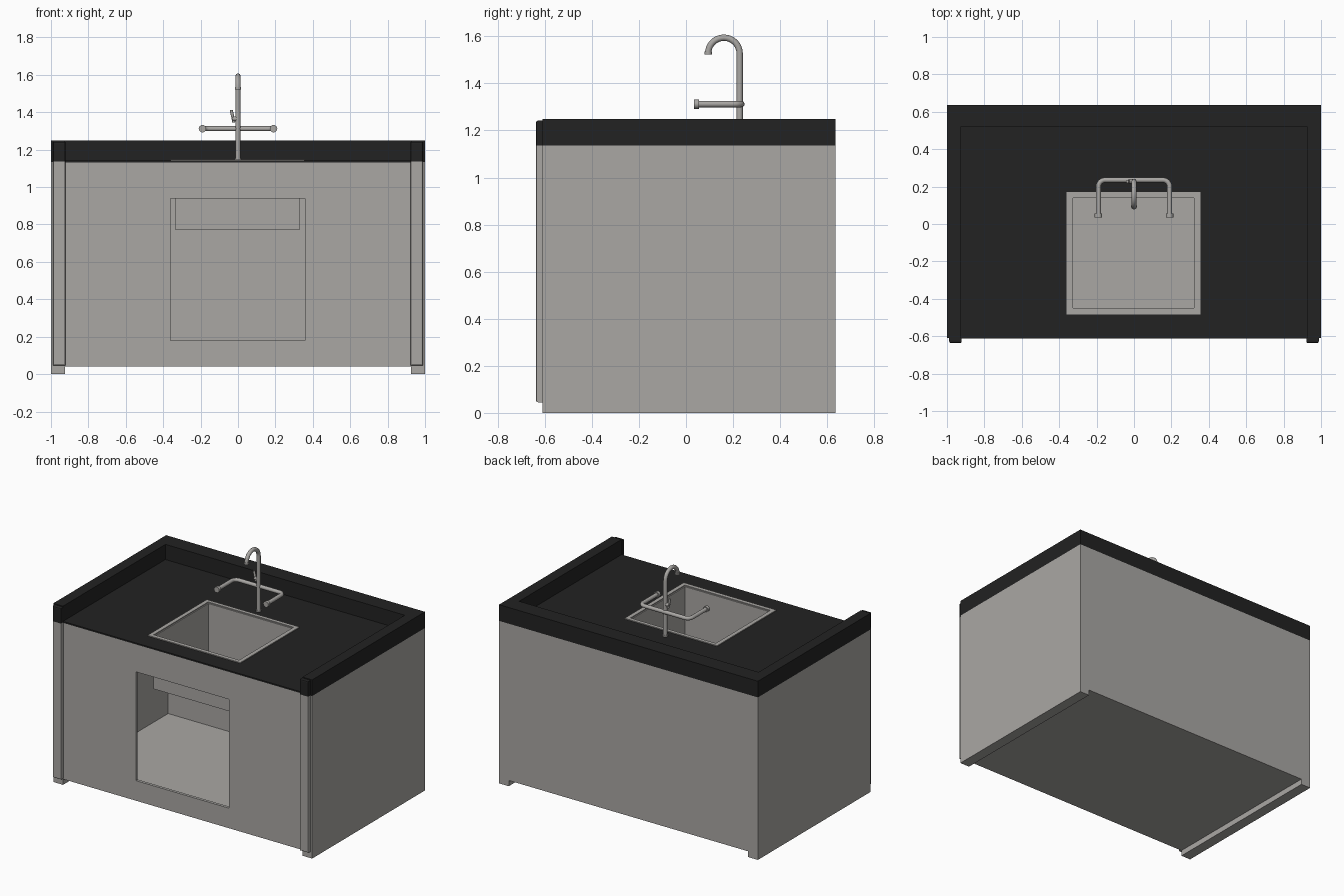
import bpy, bmesh, math
from mathutils import Vector

if "Cube" in bpy.data.objects:
    bpy.data.objects.remove(bpy.data.objects["Cube"])


def material(name, rgb):
    m = bpy.data.materials.new(name)
    m.diffuse_color = (*rgb, 1)
    m.use_nodes = True
    m.node_tree.nodes["Principled BSDF"].inputs["Base Color"].default_value = m.diffuse_color
    return m


GREY = material("warm_grey", (0.40, 0.388, 0.372))
BLACK = material("black_stone", (0.016, 0.016, 0.016))


def finish(name, bm, *mats):
    bmesh.ops.recalc_face_normals(bm, faces=bm.faces)
    me = bpy.data.meshes.new(name)
    bm.to_mesh(me)
    bm.free()
    for m in mats:
        me.materials.append(m)
    ob = bpy.data.objects.new(name, me)
    bpy.context.collection.objects.link(ob)
    return ob


def box_bm(x0, x1, y0, y1, z0, z1):
    bm = bmesh.new()
    bmesh.ops.create_cube(bm, size=1)
    for v in bm.verts:
        v.co = ((x0 + x1) / 2 + v.co.x * (x1 - x0),
                (y0 + y1) / 2 + v.co.y * (y1 - y0),
                (z0 + z1) / 2 + v.co.z * (z1 - z0))
    return bm


def box(name, mat, *dims):
    return finish(name, box_bm(*dims), mat)


def frame(name, mat, outer, inner, lo, hi, upright=False):
    """Flat rectangular frame; rects are (a0, a1, b0, b1), lo..hi is the depth."""
    def corners(r, d):
        pts = [(r[0], r[2]), (r[1], r[2]), (r[1], r[3]), (r[0], r[3])]
        return [(a, d, b) if upright else (a, b, d) for a, b in pts]
    bm = bmesh.new()
    loops = [[bm.verts.new(p) for p in corners(r, d)]
             for r, d in ((outer, lo), (outer, hi), (inner, hi), (inner, lo))]
    for k in range(4):
        p, q = loops[k], loops[(k + 1) % 4]
        for i in range(4):
            j = (i + 1) % 4
            bm.faces.new((p[i], p[j], q[j], q[i]))
    return finish(name, bm, mat)


def tube(name, pts, radius, sides=16):
    """Round pipe swept along a path that lies in one plane."""
    bm = bmesh.new()
    pts = [Vector(p) for p in pts]
    plane = Vector((0, 0, 0))
    for a, b, c in zip(pts, pts[1:], pts[2:]):
        plane += (b - a).cross(c - b)
    if plane.length < 1e-6:
        plane = (pts[1] - pts[0]).orthogonal()
    plane.normalize()
    rings = []
    for i, p in enumerate(pts):
        t = (pts[min(i + 1, len(pts) - 1)] - pts[max(i - 1, 0)]).normalized()
        side = t.cross(plane)
        rings.append([bm.verts.new(p + radius * (math.cos(a) * plane + math.sin(a) * side))
                      for a in (2 * math.pi * k / sides for k in range(sides))])
    for r, s in zip(rings, rings[1:]):
        for i in range(sides):
            j = (i + 1) % sides
            bm.faces.new((r[i], r[j], s[j], s[i])).smooth = True
    for r in (rings[0], rings[-1]):
        bm.faces.new(r).smooth = False
        for i in range(sides):
            bm.edges.get((r[i], r[(i + 1) % sides])).smooth = False
    return finish(name, bm, GREY)


# Cabinet shell: sides reach the ground, the rest stops above it
for s, label in ((-1, "left"), (1, "right")):
    x0, x1 = sorted((s * 0.925, s * 1.0))
    box(label + "_side_panel", GREY, x0, x1, -0.61, 0.635, 0, 1.135)
    # Front post, grey below and black where it meets the counter rim
    px0, px1 = sorted((s * 0.922, s * 0.988))
    bm = box_bm(px0, px1, -0.637, -0.609, 0.045, 1.242)
    edges = [e for e in bm.edges if all(v.co.y < -0.63 for v in e.verts)]
    bmesh.ops.bevel(bm, geom=edges, offset=0.008, segments=2, affect='EDGES', profile=0.5)
    bmesh.ops.bisect_plane(bm, geom=bm.verts[:] + bm.edges[:] + bm.faces[:],
                           plane_co=(0, 0, 1.137), plane_no=(0, 0, 1))
    for f in bm.faces:
        f.material_index = int(f.calc_center_median().z > 1.137)
    finish(label + "_front_post", bm, GREY, BLACK)

box("back_panel", GREY, -0.925, 0.925, 0.55, 0.635, 0.04, 1.135)
box("cabinet_floor", GREY, -0.925, 0.925, -0.59, 0.55, 0.04, 0.055)
frame("front_panel", GREY, (-0.925, 0.925, 0.04, 1.132), (-0.362, 0.358, 0.18, 0.94),
      -0.61, -0.59, upright=True)

# Counter slab with sink cutout
frame("countertop", BLACK, (-0.925, 0.925, -0.611, 0.52), (-0.335, 0.335, -0.46, 0.15),
      1.132, 1.142)

# Raised U-shaped rim along the sides and back
outline = [(-1, -0.61), (-0.925, -0.61), (-0.925, 0.52), (0.925, 0.52),
           (0.925, -0.61), (1, -0.61), (1, 0.635), (-1, 0.635)]
bm = bmesh.new()
base = bm.faces.new([bm.verts.new((x, y, 1.135)) for x, y in outline])
ext = bmesh.ops.extrude_face_region(bm, geom=[base], use_keep_orig=True)
for v in ext["geom"]:
    if isinstance(v, bmesh.types.BMVert):
        v.co.z = 1.248
finish("counter_rim", bm, BLACK)

# Sink: lip, walls and bottom
frame("sink_lip", GREY, (-0.36, 0.356, -0.483, 0.17), (-0.332, 0.328, -0.456, 0.145), 1.14, 1.148)
frame("sink_walls", GREY, (-0.333, 0.329, -0.457, 0.146), (-0.325, 0.321, -0.449, 0.138), 0.77, 1.141)
box("sink_bottom", GREY, -0.327, 0.323, -0.451, 0.14, 0.771, 0.779)

# Tap spout: upright pipe with a half-circle hook
Y, R = 0.228, 0.067
hook = [(0, Y, 1.14), (0, Y, 1.32)]
hook += [(0, Y - R + R * math.cos(a), 1.527 + R * math.sin(a))
         for a in (math.pi * k / 16 for k in range(17))]
tube("tap_spout", hook, 0.0135)
tube("spout_tip", [(0, Y - 2 * R, 1.535), (0, Y - 2 * R, 1.522)], 0.016)
tube("spout_base", [(0, Y, 1.14), (0, Y, 1.152)], 0.018)

# Handle bar: cross pipe with rounded corners turning forward
c = 0.035
right = [(0.19 - c + c * math.sin(a), 0.235 - c + c * math.cos(a), 1.312)
         for a in (math.pi / 2 * k / 6 for k in range(7))] + [(0.19, 0.05, 1.312)]
left = [(-x, y, z) for x, y, z in reversed(right)]
tube("handle_bar", left + right, 0.0135)
for s, label in ((-1, "left"), (1, "right")):
    tube(label + "_handle_end", [(s * 0.19, 0.056, 1.312), (s * 0.19, 0.035, 1.312)], 0.02)

# Small valve lever on the upright pipe
tube("valve_stem", [(0, Y, 1.365), (-0.03, Y, 1.365)], 0.012)
tube("valve_lever", [(-0.022, Y, 1.345), (-0.036, Y, 1.412)], 0.008)
